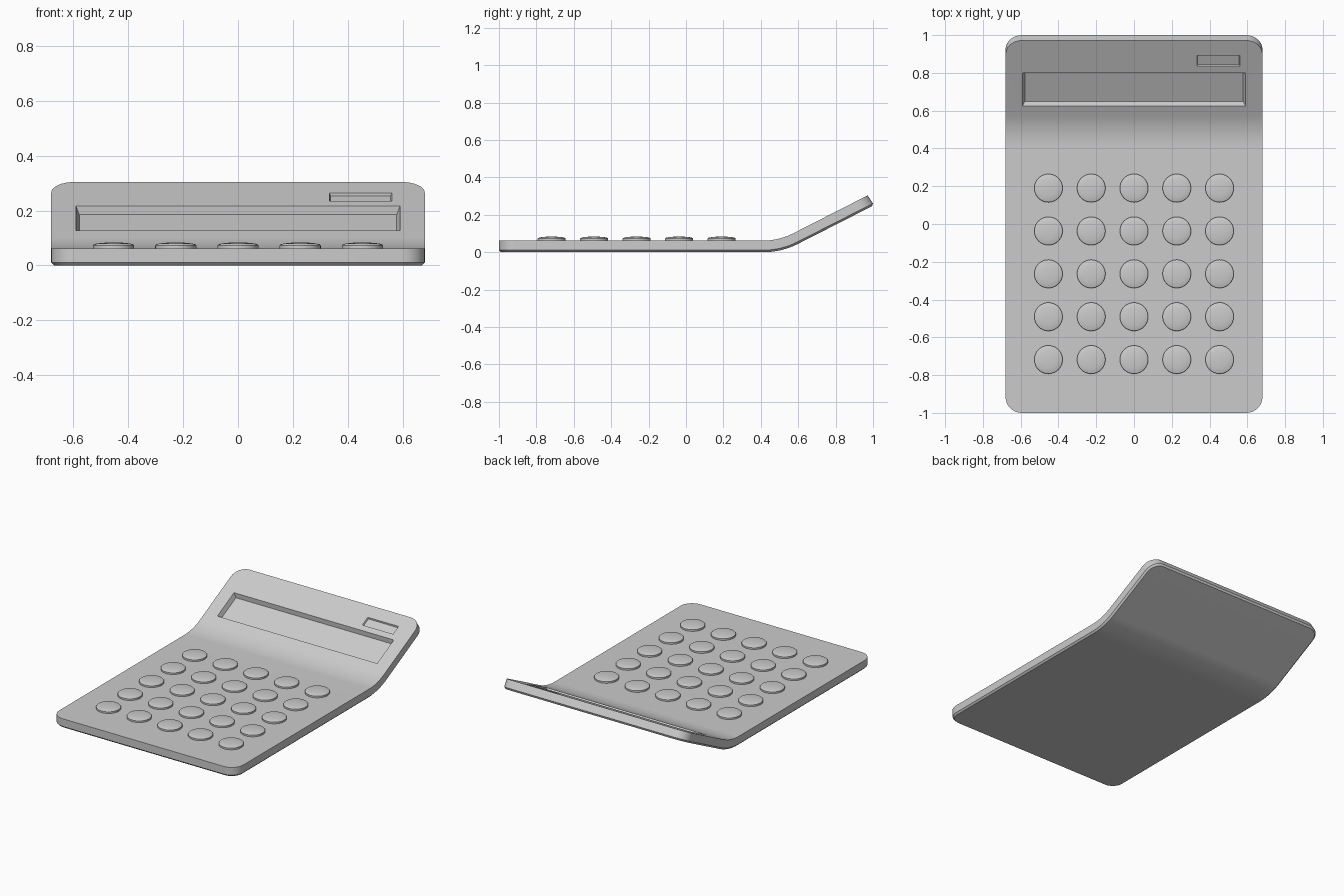
import bpy, bmesh
from math import sin, cos, pi, radians

if "Cube" in bpy.data.objects:
    bpy.data.objects.remove(bpy.data.objects["Cube"])

W, T = 0.68, 0.062                  # half width, plate thickness
Y0, R, ANG = 0.41, 0.36, radians(27)  # start, radius and angle of the bend
ARC_END = Y0 + R * ANG
S_END = ARC_END + 0.4465


def bend(co):
    """Map a flat point (x, distance along plate, height) onto the bent plate."""
    x, s, z = co
    if s <= Y0:
        return (x, s, z)
    a = min((s - Y0) / R, ANG)
    r = R + T - z
    rest = max(s - ARC_END, 0)
    return (x, Y0 + r * sin(a) + rest * cos(a), T + R - r * cos(a) + rest * sin(a))


def finish(name, bm, smooth=True):
    bmesh.ops.recalc_face_normals(bm, faces=bm.faces)
    me = bpy.data.meshes.new(name)
    bm.to_mesh(me)
    bm.free()
    ob = bpy.data.objects.new(name, me)
    bpy.context.collection.objects.link(ob)
    if smooth:
        smooth_angle(ob)
    return ob


def smooth_angle(ob):
    bpy.ops.object.select_all(action='DESELECT')
    ob.select_set(True)
    bpy.context.view_layer.objects.active = ob
    bpy.ops.object.shade_smooth_by_angle(angle=radians(30))


def skin(bm, rings):
    """Join equal-length vertex rings with quads and cap both ends."""
    n = len(rings[0])
    for a, b in zip(rings, rings[1:]):
        for i in range(n):
            j = (i + 1) % n
            bm.faces.new((a[i], a[j], b[j], b[i]))
    bm.faces.new(rings[0])
    bm.faces.new(rings[-1])


def rounded_rect(hw, s0, s1, r, seg=8):
    pts = []
    corners = ((hw - r, s1 - r), (r - hw, s1 - r), (r - hw, s0 + r), (hw - r, s0 + r))
    for k, (cx, cy) in enumerate(corners):
        for i in range(seg + 1):
            a = (k + i / seg) * pi / 2
            pts.append((cx + r * cos(a), cy + r * sin(a)))
    return pts


# Body: flat rounded plate with chamfered underside, sliced across the bend, then bent
bm = bmesh.new()
layers = [(T, 0, 0), (0.011, 0, 0.006), (0, 0.011, 0.006)]
skin(bm, [[bm.verts.new((x, s, z)) for x, s in
           rounded_rect(W - ins, -1 + ins, S_END + ext - ins, 0.085 - ins)]
          for z, ins, ext in layers])
CUTS = 12
for i in range(CUTS + 1):
    s = Y0 + (ARC_END - Y0) * i / CUTS
    bmesh.ops.bisect_plane(bm, geom=bm.verts[:] + bm.edges[:] + bm.faces[:],
                           plane_co=(0, s, 0), plane_no=(0, 1, 0))
for v in bm.verts:
    v.co = bend(v.co)
body = finish("body", bm, smooth=False)


# Recesses in the tilted panel: display window and solar cell
def recess(name, x0, x1, v0, v1, depth, draft):
    bm = bmesh.new()
    rings = []
    for w in (depth, -depth):       # tapered block straddling the surface
        d = draft if w < 0 else -draft
        z = T + w
        rings.append([bm.verts.new(bend((x, ARC_END + v, z))) for x, v in
                      ((x0 + d, v0 + d), (x1 - d, v0 + d), (x1 - d, v1 - d), (x0 + d, v1 - d))])
    skin(bm, rings)
    cutter = finish(name, bm, smooth=False)
    mod = body.modifiers.new(name, 'BOOLEAN')
    mod.operation = 'DIFFERENCE'
    mod.solver = 'EXACT'
    mod.object = cutter
    bpy.context.view_layer.objects.active = body
    bpy.ops.object.modifier_apply(modifier=mod.name)
    bpy.data.objects.remove(cutter)


recess("display_cutter", -0.59, 0.59, 0.058, 0.255, 0.03, 0.012)
recess("solar_cell_cutter", 0.333, 0.56, 0.294, 0.359, 0.01, 0.004)
smooth_angle(body)

# Buttons: low domed discs in a 5 x 5 grid sharing one mesh
bm = bmesh.new()
profile = [(0.075, 0.05), (0.075, 0.073), (0.072, 0.0765), (0.062, 0.0795), (0.045, 0.082), (0.022, 0.0835), (0.006, 0.084)]
skin(bm, [[bm.verts.new((r * cos(2 * pi * i / 40), r * sin(2 * pi * i / 40), z))
           for i in range(40)] for r, z in profile])
first = finish("button", bm)
for row in range(5):
    for col in range(5):
        ob = first if row == col == 0 else first.copy()
        if ob is not first:
            bpy.context.collection.objects.link(ob)
        ob.name = f"button_{row + 1}_{col + 1}"
        ob.location = ((col - 2) * 0.2265, 0.19 - row * 0.227, 0)
